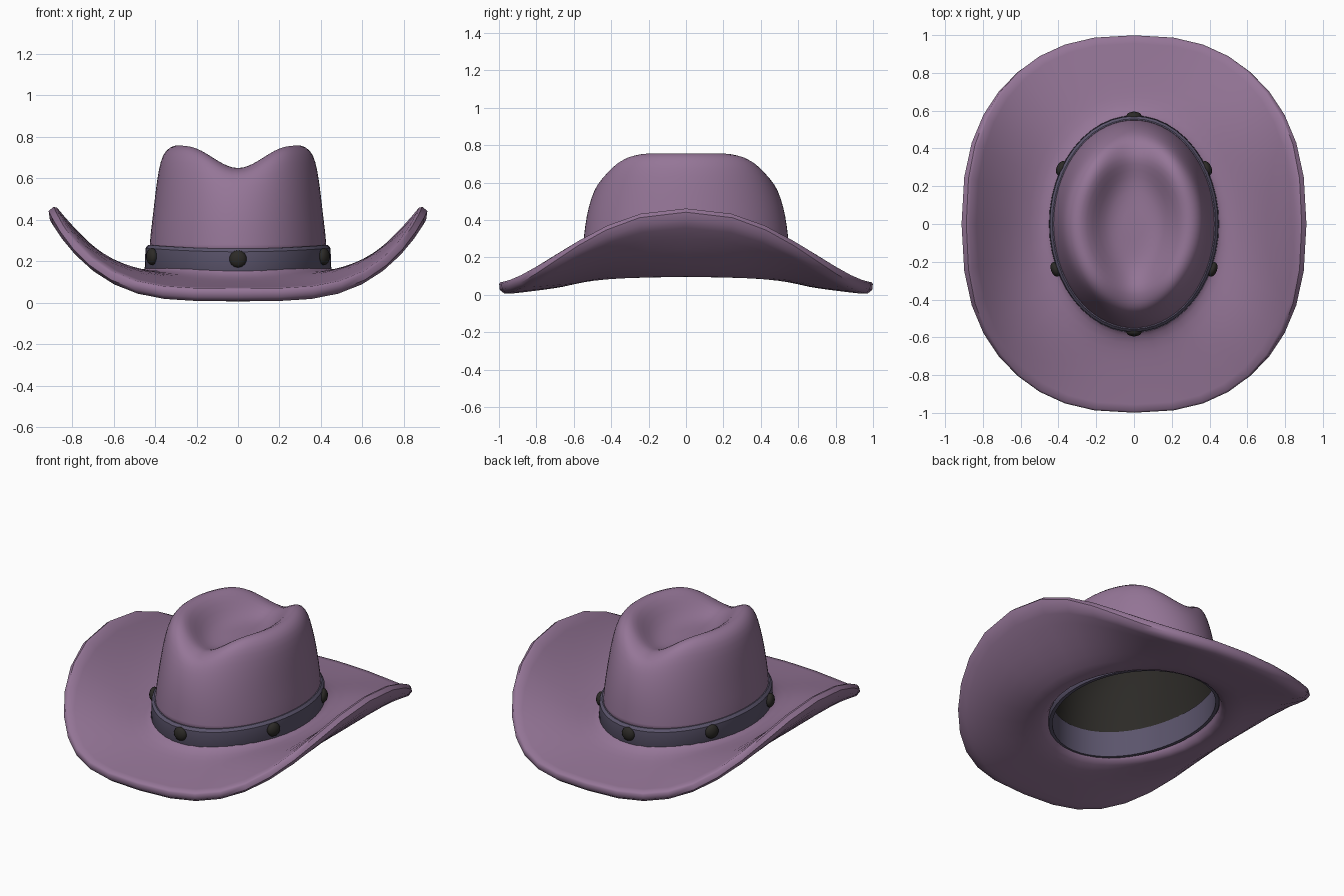
import bpy, bmesh, math
from mathutils import Vector

if "Cube" in bpy.data.objects:
    bpy.data.objects.remove(bpy.data.objects["Cube"])

def mat(name, c):
    m = bpy.data.materials.new(name)
    m.diffuse_color = (*c, 1)
    m.use_nodes = True
    m.node_tree.nodes["Principled BSDF"].inputs["Base Color"].default_value = m.diffuse_color
    return m

FELT = mat("felt", (0.30, 0.18, 0.31))
BAND = mat("band_leather", (0.105, 0.09, 0.15))
DARK = mat("dark_metal", (0.025, 0.023, 0.02))

def loft(name, rings, mats, cap=False, loop=False):
    """Skin equal-length rings of points; optional centre cap or closed profile."""
    bm = bmesh.new()
    vs = [[bm.verts.new(p) for p in r] for r in rings]
    n = len(rings[0])
    for a, b in zip(vs, vs[1:] + (vs[:1] if loop else [])):
        for i in range(n):
            j = (i + 1) % n
            bm.faces.new((a[i], a[j], b[j], b[i]))
    if cap:
        c = bm.verts.new(sum((v.co for v in vs[-1]), Vector()) / n)
        for i in range(n):
            bm.faces.new((vs[-1][i], vs[-1][(i + 1) % n], c))
    if loop:
        bmesh.ops.recalc_face_normals(bm, faces=bm.faces)
    me = bpy.data.meshes.new(name)
    bm.to_mesh(me)
    bm.free()
    for m in mats:
        me.materials.append(m)
    ob = bpy.data.objects.new(name, me)
    bpy.context.collection.objects.link(ob)
    return ob

def smooth(ob, deg=50):
    bpy.ops.object.select_all(action='DESELECT')
    ob.select_set(True)
    bpy.context.view_layer.objects.active = ob
    bpy.ops.object.shade_smooth_by_angle(angle=math.radians(deg))

def sstep(x):
    x = max(0, min(1, x))
    return x * x * (3 - 2 * x)

def angles(n):
    return [2 * math.pi * i / n for i in range(n)]

# Brim: oval opening blended to a squarish outline, sides curled up
def brim_point(a, t):
    c, s = math.cos(a), math.sin(a)
    e = 2 / 2.45
    ox = 0.88 * math.copysign(abs(c) ** e, c)
    oy = 1.0 * math.copysign(abs(s) ** e, s)
    edge = 0.068 + 0.40 * (1 - min(1, abs(oy)) ** 2.2) ** 1.6
    p = 0.68 + 1.07 * c * c
    z = 0.138 + (edge - 0.138) * t ** p + 0.05 * math.exp(-t / 0.07)
    return Vector((0.425 * c * (1 - t) + ox * t, 0.55 * s * (1 - t) + oy * t, z))

def brim_ring(t, depth, lip=0):
    """Ring at fraction t, pushed below the top surface along its local slope."""
    out = []
    for a in angles(36):
        q = brim_point(a, max(t, 0.3))
        d = brim_point(a, max(t, 0.3) + 0.01) - q
        r = math.hypot(d.x, d.y)
        n = Vector((-d.z * d.x / r, -d.z * d.y / r, r)).normalized()
        out.append(brim_point(a, t) - n * depth + Vector((0, 0, lip)))
    return out

ts = [0.98, 0.9, 0.78, 0.65, 0.52, 0.4, 0.28, 0.18, 0.1, 0.05]
rings = [brim_ring(t, 0) for t in ts] + [brim_ring(0.0, 0)]
rings += [brim_ring(0.0, 0.07), brim_ring(0.03, 0.075)]
rings += [brim_ring(t, 0.068) for t in (0.09, 0.18, 0.28, 0.4, 0.52, 0.65, 0.78, 0.88)]
rings += [brim_ring(0.95, 0.064), brim_ring(1.0, 0.042), brim_ring(1.0, 0.01)]
smooth(loft("brim", rings, [FELT], loop=True))

# Crown: (half width, half depth, height, amount of front/back dip)
profile = [(.43, .555, .24, 0), (.425, .548, .32, 0), (.412, .535, .42, 0),
           (.40, .51, .53, .1), (.385, .475, .64, .4), (.365, .44, .715, .8),
           (.33, .40, .752, 1), (.28, .35, .765, 1), (.22, .29, .725, .8),
           (.16, .22, .66, .4), (.09, .13, .63, .15)]

def crown_ring(rx, ry, z, w):
    out = []
    for a in angles(36):
        x, y = rx * math.cos(a), ry * math.sin(a)
        out.append((x, y, z - 0.115 * w * (1 - sstep(abs(x) / 0.25))))
    return out

crown = loft("crown", [crown_ring(*r) for r in profile], [FELT, DARK], cap=True)
sub = crown.modifiers.new("smooth", 'SUBSURF')
sub.levels = sub.render_levels = 1
shell = crown.modifiers.new("lining", 'SOLIDIFY')
shell.thickness, shell.offset, shell.material_offset = 0.012, -1, 1
smooth(crown, 80)

# Band: closed section following the crown, a little higher at the sides
def band_ring(d, z):
    return [((0.45 + d) * math.cos(a), (0.575 + d) * math.sin(a),
             z + 0.018 * math.cos(a) ** 2) for a in angles(48)]

section = [(0, .14), (-.004, .245), (-.018, .26), (-.042, .26), (-.042, .10), (-.022, .10)]
smooth(loft("hat_band", [band_ring(*s) for s in section], [BAND], loop=True), 40)

# Studs: flattened domes around the band
for i, (x, y) in enumerate([(0, -.57), (0, .57), (.385, .295), (-.385, .295),
                            (.415, -.24), (-.415, -.24)]):
    bpy.ops.mesh.primitive_uv_sphere_add(segments=14, ring_count=8, radius=0.042)
    ob = bpy.context.object
    ob.name = "stud_%d" % (i + 1)
    ob.scale = (1, 1, 0.6)
    n = Vector((x / 0.45 ** 2, y / 0.575 ** 2, 0))
    ob.rotation_euler = n.to_track_quat('Z', 'Y').to_euler()
    ob.location = (x, y, 0.21 + (0.012 if x else 0))
    ob.data.materials.append(DARK)
    smooth(ob)
